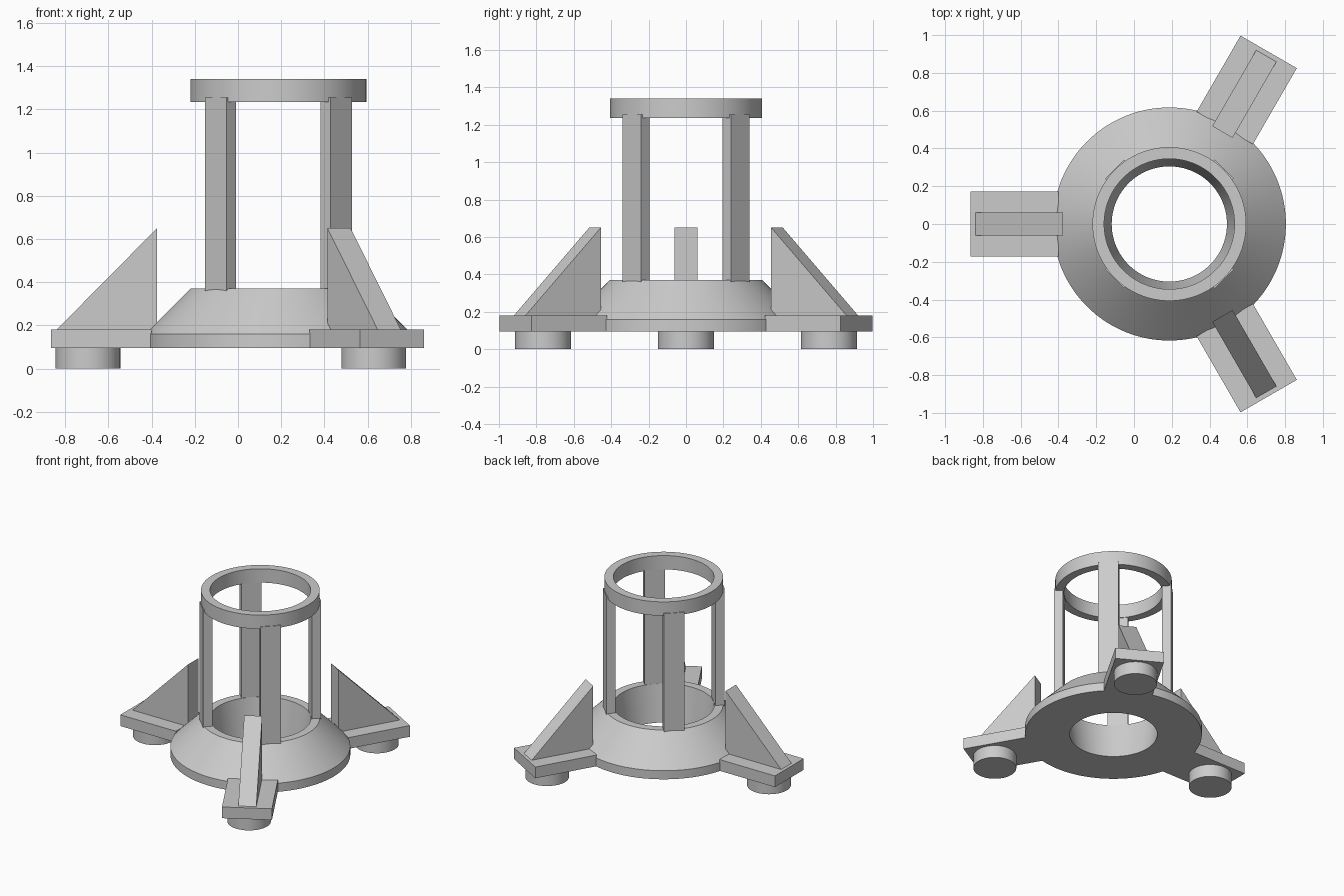
import bpy
import bmesh
import math
from mathutils import Matrix, Vector

if "Cube" in bpy.data.objects:
    bpy.data.objects.remove(bpy.data.objects["Cube"], do_unlink=True)

AXIS_X = 0.187
SEGMENTS = 128

grey = bpy.data.materials.new("plain_grey")
grey.use_nodes = True
colour = (0.6, 0.6, 0.6, 1)
grey.diffuse_color = colour
grey.node_tree.nodes["Principled BSDF"].inputs["Base Color"].default_value = colour


def finish(name, bm, angle=0, smooth=False):
    """Turn the mesh about the stand's axis and add it to the scene."""
    bmesh.ops.recalc_face_normals(bm, faces=bm.faces)
    turn = Matrix.Translation((AXIS_X, 0, 0)) @ Matrix.Rotation(math.radians(angle), 4, "Z")
    bm.transform(turn)
    mesh = bpy.data.meshes.new(name)
    bm.to_mesh(mesh)
    bm.free()
    mesh.materials.append(grey)
    obj = bpy.data.objects.new(name, mesh)
    bpy.context.collection.objects.link(obj)
    if smooth:
        bpy.ops.object.select_all(action="DESELECT")
        obj.select_set(True)
        bpy.context.view_layer.objects.active = obj
        bpy.ops.object.shade_smooth_by_angle(angle=math.radians(25))


def lathe(name, profile):
    """Revolve a closed (radius, height) profile."""
    bm = bmesh.new()
    rings = []
    for i in range(SEGMENTS):
        a = math.tau * i / SEGMENTS
        rings.append([bm.verts.new((r * math.cos(a), r * math.sin(a), z)) for r, z in profile])
    n = len(profile)
    for i, ring in enumerate(rings):
        following = rings[(i + 1) % SEGMENTS]
        for j in range(n):
            k = (j + 1) % n
            bm.faces.new((ring[j], following[j], following[k], ring[k]))
    finish(name, bm, smooth=True)


def slab(name, outline, half_width, angle):
    """Extrude a (radius, height) outline sideways."""
    bm = bmesh.new()
    face = bm.faces.new([bm.verts.new((r, -half_width, z)) for r, z in outline])
    side = bmesh.ops.extrude_face_region(bm, geom=[face])
    verts = [v for v in side["geom"] if isinstance(v, bmesh.types.BMVert)]
    bmesh.ops.translate(bm, verts=verts, vec=Vector((0, 2 * half_width, 0)))
    finish(name, bm, angle)


def box_outline(r0, r1, z0, z1):
    return [(r0, z0), (r1, z0), (r1, z1), (r0, z1)]


# Conical base with a tapered bore, and the ring on top
lathe("base", [(0.305, 0.095), (0.617, 0.095), (0.617, 0.16), (0.407, 0.37), (0.347, 0.37)])
lathe("top_ring", box_outline(0.345, 0.407, 1.235, 1.34))

# Four upright posts
for i in range(4):
    slab(f"post_{i + 1}", box_outline(0.347, 0.411, 0.36, 1.255), 0.071, 45 + 90 * i)

# Three legs, each with a plate, a triangular brace and a round foot
for i, angle in enumerate((60, 180, 300), 1):
    slab(f"leg_plate_{i}", box_outline(0.587, 1.052, 0.095, 0.18), 0.172, angle)
    slab(f"leg_brace_{i}", [(0.562, 0.175), (1.032, 0.175), (0.562, 0.65)], 0.062, angle)
    bm = bmesh.new()
    bmesh.ops.create_cone(bm, cap_ends=True, segments=64, radius1=0.15, radius2=0.15,
                          depth=0.097, matrix=Matrix.Translation((0.882, 0, 0.0485)))
    finish(f"foot_{i}", bm, angle, smooth=True)
